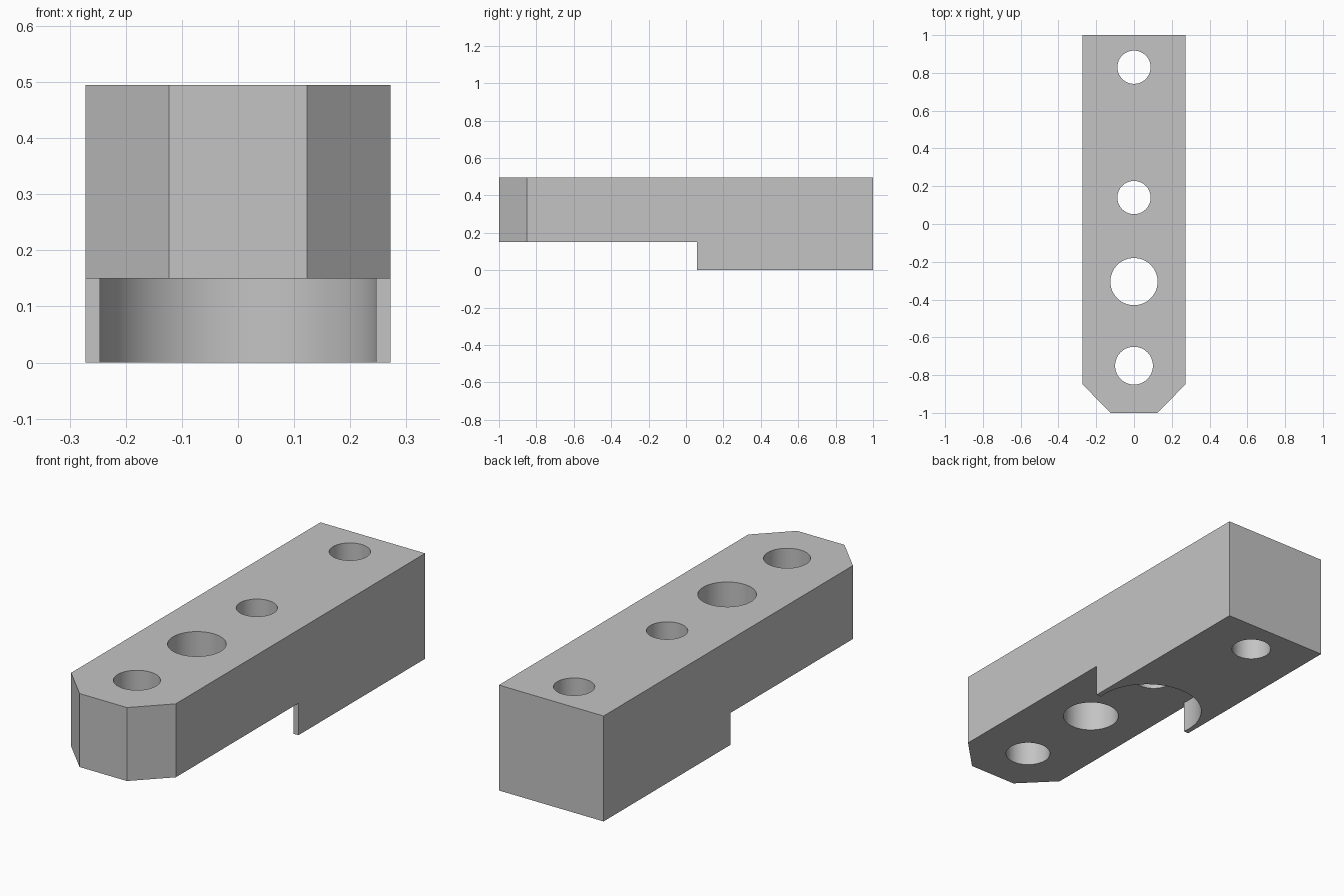
import bpy
import bmesh
import math
from mathutils import Matrix

default = bpy.data.objects.get("Cube")
if default:
    bpy.data.objects.remove(default, do_unlink=True)

HALF_W, HEIGHT = 0.272, 0.495
STEP_Y, STEP_Z = 0.06, 0.15


def link(name, bm):
    bmesh.ops.recalc_face_normals(bm, faces=bm.faces)
    mesh = bpy.data.meshes.new(name)
    bm.to_mesh(mesh)
    bm.free()
    obj = bpy.data.objects.new(name, mesh)
    bpy.context.collection.objects.link(obj)
    return obj


def prism(name, outline, z0, z1):
    """Extrude an xy outline from z0 up to z1."""
    bm = bmesh.new()
    face = bm.faces.new([bm.verts.new((x, y, z0)) for x, y in outline])
    top = bmesh.ops.extrude_face_region(bm, geom=[face])["geom"]
    verts = [v for v in top if isinstance(v, bmesh.types.BMVert)]
    bmesh.ops.translate(bm, verts=verts, vec=(0, 0, z1 - z0))
    return link(name, bm)


def cylinder(name, y, radius, z0, z1):
    bm = bmesh.new()
    bmesh.ops.create_cone(bm, cap_ends=True, segments=64, radius1=radius,
                          radius2=radius, depth=z1 - z0,
                          matrix=Matrix.Translation((0, y, (z0 + z1) / 2)))
    return link(name, bm)


def cut(target, cutter):
    """Subtract the cutter and discard it."""
    cutter.hide_render = True
    mod = target.modifiers.new("cut", "BOOLEAN")
    mod.operation = "DIFFERENCE"
    mod.solver = "EXACT"
    mod.object = cutter
    bpy.ops.object.modifier_apply(modifier=mod.name)
    bpy.data.objects.remove(cutter, do_unlink=True)


# Bar with two chamfered front corners
half = [(HALF_W, 1), (HALF_W, -0.85), (0.123, -1)]
outline = half + [(-x, y) for x, y in reversed(half)]
bar = prism("drilled_bar", outline, 0, HEIGHT)
bpy.context.view_layer.objects.active = bar
bar.select_set(True)

# Underside step, with a round recess running into the thick end
notch = [(-1, -2), (1, -2), (1, STEP_Y), (-1, STEP_Y)]
cut(bar, prism("step_cutter", notch, -1, STEP_Z))
cut(bar, cylinder("recess_cutter", 0.09, 0.248, -1, STEP_Z))

# Vertical through holes
for y, radius in [(0.83, 0.088), (0.14, 0.088), (-0.305, 0.125), (-0.75, 0.1)]:
    cut(bar, cylinder("hole_cutter", y, radius, -1, 1))

# Single grey finish
grey = bpy.data.materials.new("plain grey")
grey.use_nodes = True
colour = (0.55, 0.55, 0.55, 1)
grey.diffuse_color = colour
grey.node_tree.nodes["Principled BSDF"].inputs["Base Color"].default_value = colour
bar.data.materials.clear()
bar.data.materials.append(grey)

bpy.ops.object.shade_smooth_by_angle(angle=math.radians(30))
